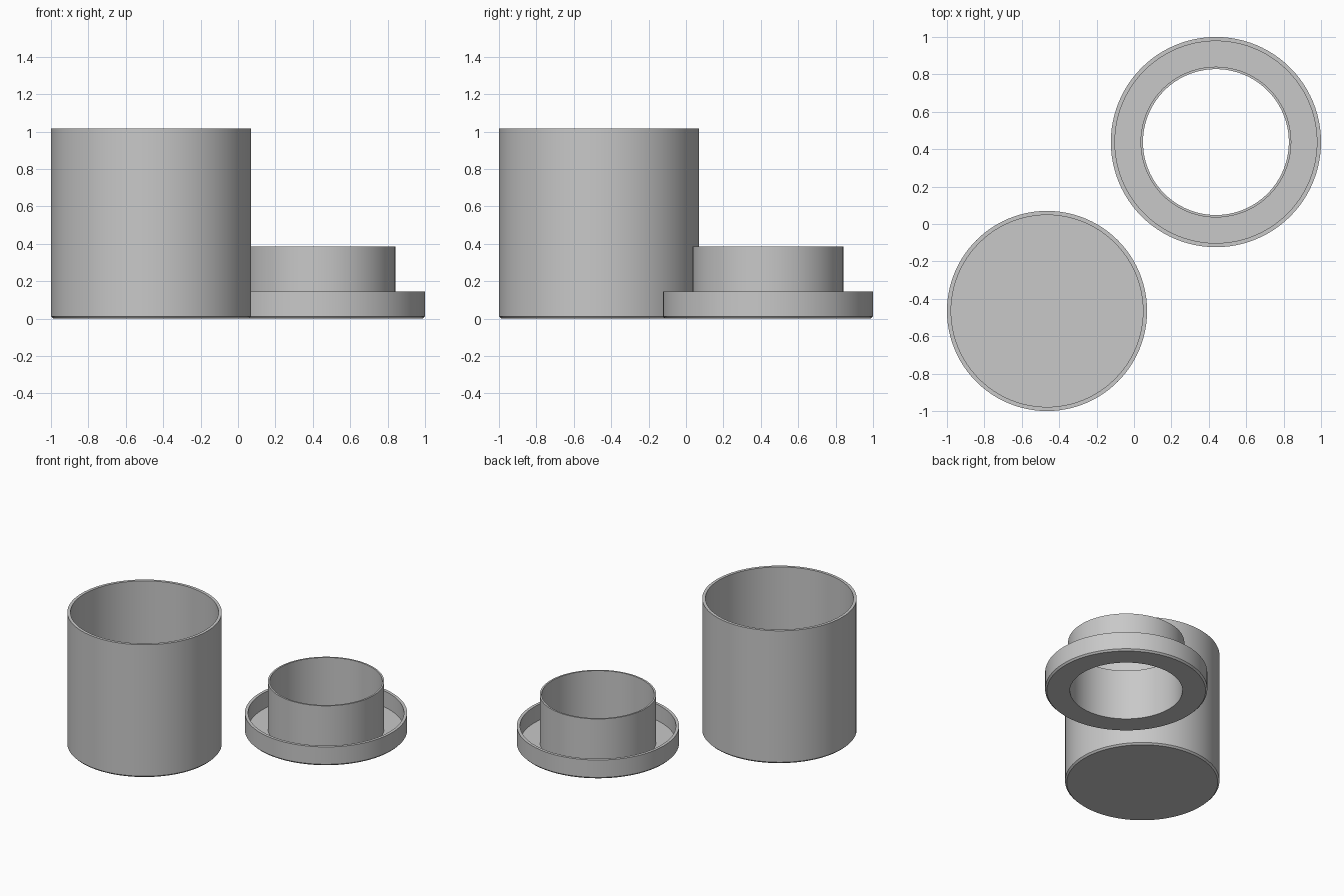
import bpy, bmesh, math

if "Cube" in bpy.data.objects:
    bpy.data.objects.remove(bpy.data.objects["Cube"])

SEGMENTS = 96

grey = bpy.data.materials.new("mid_grey")
grey.diffuse_color = (0.58, 0.58, 0.58, 1)
grey.use_nodes = True
grey.node_tree.nodes["Principled BSDF"].inputs["Base Color"].default_value = grey.diffuse_color


def lathe(name, profile, centre, closed):
    """Spin an (r, z) profile around a vertical axis."""
    bm = bmesh.new()
    rings = []
    for r, z in profile:
        if r == 0:
            rings.append([bm.verts.new((0, 0, z))] * SEGMENTS)
            continue
        angles = [2 * math.pi * i / SEGMENTS for i in range(SEGMENTS)]
        rings.append([bm.verts.new((r * math.cos(a), r * math.sin(a), z)) for a in angles])
    pairs = list(zip(rings, rings[1:]))
    if closed:
        pairs.append((rings[-1], rings[0]))
    for a, b in pairs:
        for i in range(SEGMENTS):
            j = (i + 1) % SEGMENTS
            corners = list(dict.fromkeys((a[i], a[j], b[j], b[i])))
            bm.faces.new(corners)
    bmesh.ops.recalc_face_normals(bm, faces=bm.faces)
    mesh = bpy.data.meshes.new(name)
    bm.to_mesh(mesh)
    bm.free()
    mesh.materials.append(grey)
    obj = bpy.data.objects.new(name, mesh)
    obj.location = (*centre, 0)
    bpy.context.collection.objects.link(obj)
    bpy.ops.object.select_all(action='DESELECT')
    obj.select_set(True)
    bpy.context.view_layer.objects.active = obj
    bpy.ops.object.shade_smooth_by_angle(angle=math.radians(30))
    return obj


# Open container with a chamfered foot
lathe("container", [(0, 0), (0.523, 0), (0.535, 0.012), (0.535, 1.017),
                    (0.513, 1.017), (0.513, 0.022), (0, 0.022)],
      (-0.465, -0.465), False)

# Ring-shaped lid: outer rim, floor and raised hollow collar
lathe("lid", [(0.39, 0), (0.55, 0), (0.562, 0.012), (0.562, 0.145),
              (0.54, 0.145), (0.54, 0.022), (0.403, 0.022),
              (0.403, 0.385), (0.39, 0.385)],
      (0.438, 0.438), True)
